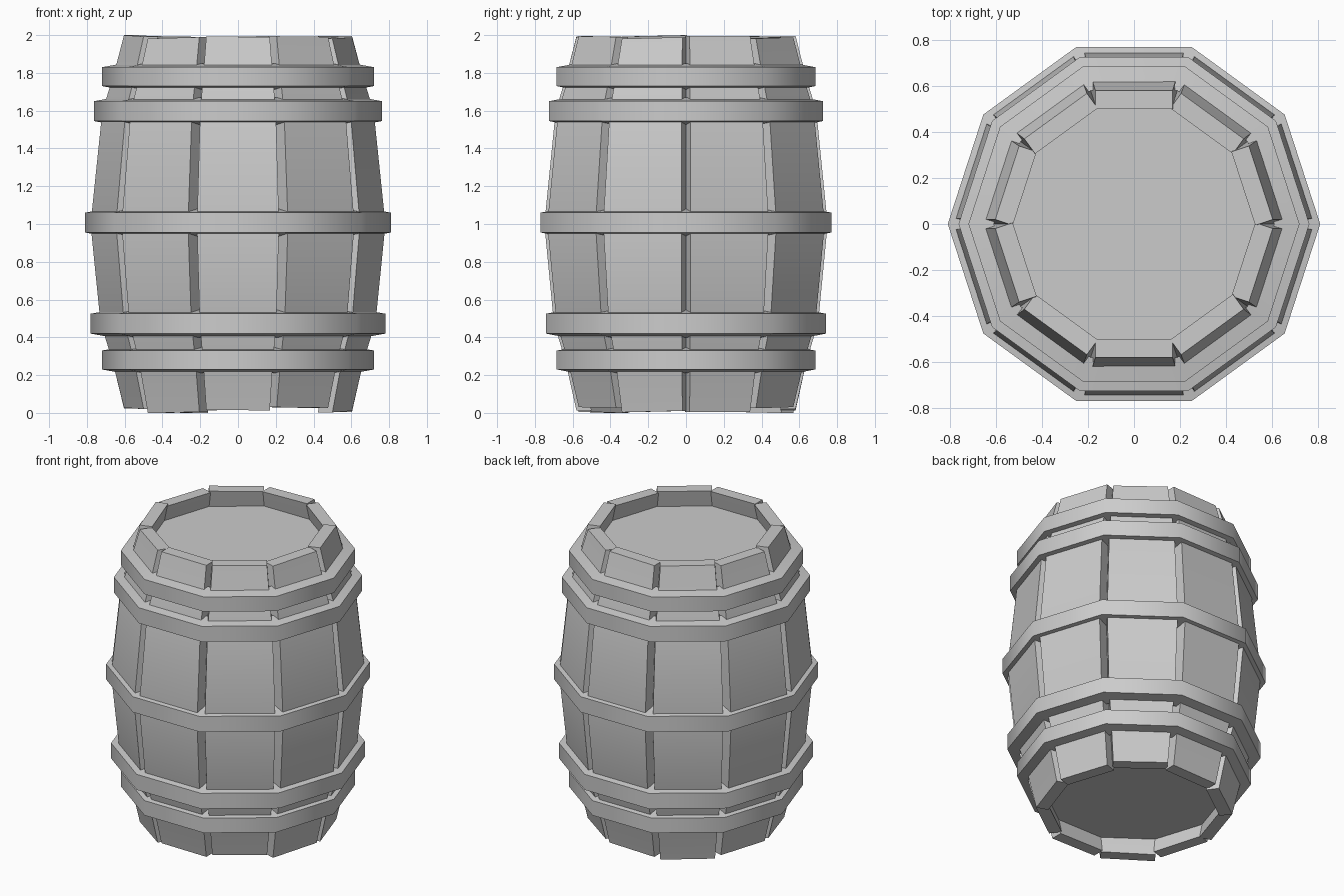
import bpy
import bmesh
import math

SIDES = 10
STEP = math.tau / SIDES
HALF = STEP / 2

cube = bpy.data.objects.get("Cube")
if cube:
    bpy.data.objects.remove(cube, do_unlink=True)

GREY = (0.6, 0.6, 0.6, 1)
mat = bpy.data.materials.new("plain grey")
mat.use_nodes = True
mat.diffuse_color = GREY
bsdf = next(n for n in mat.node_tree.nodes if n.type == "BSDF_PRINCIPLED")
bsdf.inputs["Base Color"].default_value = GREY


def finish(name, bm):
    """Turn a bmesh into a shaded, coloured object."""
    bmesh.ops.recalc_face_normals(bm, faces=bm.faces)
    mesh = bpy.data.meshes.new(name)
    bm.to_mesh(mesh)
    bm.free()
    mesh.materials.append(mat)
    obj = bpy.data.objects.new(name, mesh)
    bpy.context.collection.objects.link(obj)
    bpy.ops.object.select_all(action="DESELECT")
    obj.select_set(True)
    bpy.context.view_layer.objects.active = obj
    bpy.ops.object.shade_smooth_by_angle(angle=math.radians(40))


def bridge(bm, a, b):
    """Join two rings of corners with quads."""
    for i in range(len(a)):
        j = (i + 1) % len(a)
        bm.faces.new((a[i], a[j], b[j], b[i]))


# Bulging staves: height, outer distance from the axis, thickness
STAVE = [(0.015, 0.58, 0.08), (0.28, 0.64, 0.09), (0.48, 0.70, 0.10),
         (1.0, 0.75, 0.10), (1.6, 0.69, 0.10), (1.78, 0.635, 0.09),
         (1.99, 0.58, 0.08)]


def stave(index):
    angle = HALF + index * STEP
    c, s = math.cos(angle), math.sin(angle)
    bm = bmesh.new()
    rings = []
    last = len(STAVE) - 1
    for row, (z, outer, thick) in enumerate(STAVE):
        width = 0.29 * outer
        # Uneven ends make the planks look hand cut
        if row == 0:
            z -= 0.014 * math.cos(index * 1.9 + 0.8)
        tilt = 0.004 * math.sin(index * 2.3) if row in (0, last) else 0
        if row == last:
            z += 0.006 * math.cos(index * 2.5)
        ring = []
        for r, t in ((outer, -1), (outer, 1), (outer - thick, 1), (outer - thick, -1)):
            x, y = r * c - t * width * s, r * s + t * width * c
            ring.append(bm.verts.new((x, y, z + t * tilt)))
        rings.append(ring)
    for a, b in zip(rings, rings[1:]):
        bridge(bm, a, b)
    bm.faces.new(rings[0])
    bm.faces.new(rings[-1])
    finish(f"stave_{index + 1}", bm)


# Ten-sided hoops, a little taller on their inner edge
def hoop(name, bottom, top, radius):
    bm = bmesh.new()
    inner = radius - 0.11
    section = ((radius, bottom), (radius, top), (inner, top + 0.02), (inner, bottom - 0.02))
    rings = [[bm.verts.new((r * math.cos(i * STEP), r * math.sin(i * STEP), z))
              for i in range(SIDES)] for r, z in section]
    for i in range(len(rings)):
        bridge(bm, rings[i], rings[(i + 1) % len(rings)])
    finish(name, bm)


# Flat round ends, set below the stave tips
def lid(name, z, radius):
    bm = bmesh.new()
    bmesh.ops.create_cone(bm, cap_ends=True, segments=SIDES, radius1=radius,
                          radius2=radius, depth=0.04)
    bmesh.ops.translate(bm, verts=bm.verts, vec=(0, 0, z))
    finish(name, bm)


for k in range(SIDES):
    stave(k)

hoop("bottom_hoop", 0.23, 0.33, 0.72)
hoop("lower_hoop", 0.42, 0.525, 0.78)
hoop("middle_hoop", 0.955, 1.06, 0.81)
hoop("upper_hoop", 1.545, 1.65, 0.763)
hoop("top_hoop", 1.73, 1.83, 0.72)

lid("top_lid", 1.86, 0.58)
lid("bottom_lid", 0.14, 0.58)
